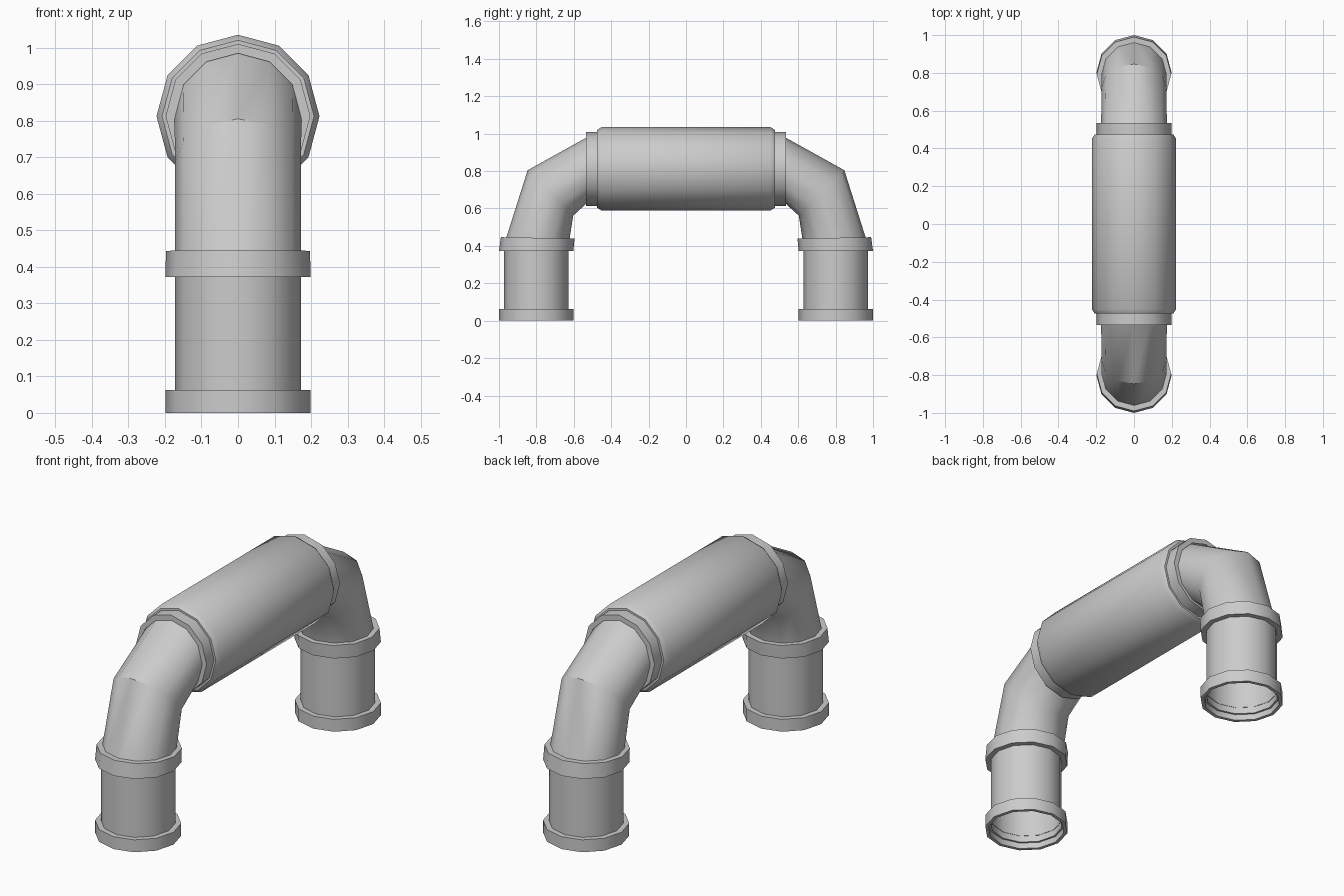
import bpy, bmesh
from math import sin, cos, radians, pi

if "Cube" in bpy.data.objects:
    bpy.data.objects.remove(bpy.data.objects["Cube"])

SIDES = 12
LEG_Y = 0.801      # leg axis
TOP_Z = 0.812      # axis of the horizontal run


def loft(name, stations):
    """Skin 12-sided rings (y, z, tilt, radius) and mirror them front to back."""
    bm = bmesh.new()
    rings = []
    for y, z, tilt, r in stations:
        a = radians(tilt)
        rings.append([bm.verts.new((r * sin(t), y + r * cos(t) * cos(a), z + r * cos(t) * sin(a)))
                      for t in (2 * pi * i / SIDES for i in range(SIDES))])
    for a, b in zip(rings, rings[1:]):
        for i in range(SIDES):
            j = (i + 1) % SIDES
            bm.faces.new((a[i], b[i], b[j], a[j]))
    me = bpy.data.meshes.new(name)
    bm.to_mesh(me)
    bm.free()
    ob = bpy.data.objects.new(name, me)
    bpy.context.collection.objects.link(ob)
    m = ob.modifiers.new("mirror", 'MIRROR')
    m.use_axis = (False, True, False)
    bpy.ops.object.select_all(action='DESELECT')
    ob.select_set(True)
    bpy.context.view_layer.objects.active = ob
    bpy.ops.object.shade_smooth_by_angle(angle=radians(40))
    return ob


# straight legs, open at the bottom
loft("leg_pipe", [(LEG_Y, 0.03, 0, 0.172), (LEG_Y, 0.38, 0, 0.172)])

# foot collars with a recessed open mouth
loft("foot_collar", [(LEG_Y, z, 0, r) for z, r in
     [(0.03, 0.172), (0.03, 0.182), (0, 0.182), (0, 0.199), (0.063, 0.199), (0.063, 0.170)]])

# collars under the elbows, leaning slightly inward at the top
loft("elbow_collar", [(LEG_Y, 0.372, 0, 0.170), (LEG_Y, 0.372, 0, 0.199),
                      (0.793, 0.443, 1, 0.197), (0.793, 0.443, 1, 0.166)])

# two-segment elbows
loft("elbow", [(LEG_Y, 0.40, 2, 0.172), (0.725, 0.683, 45, 0.172), (0.52, TOP_Z, 90, 0.174)])

# collars beside the sleeve
loft("sleeve_collar", [(0.535, TOP_Z, 90, 0.172), (0.535, TOP_Z, 90, 0.198),
                       (0.465, TOP_Z, 90, 0.198)])

# thick central sleeve with chamfered ends
loft("sleeve", [(0.475, TOP_Z, 90, 0.196), (0.475, TOP_Z, 90, 0.208),
                (0.452, TOP_Z, 90, 0.223), (0, TOP_Z, 90, 0.223)])
